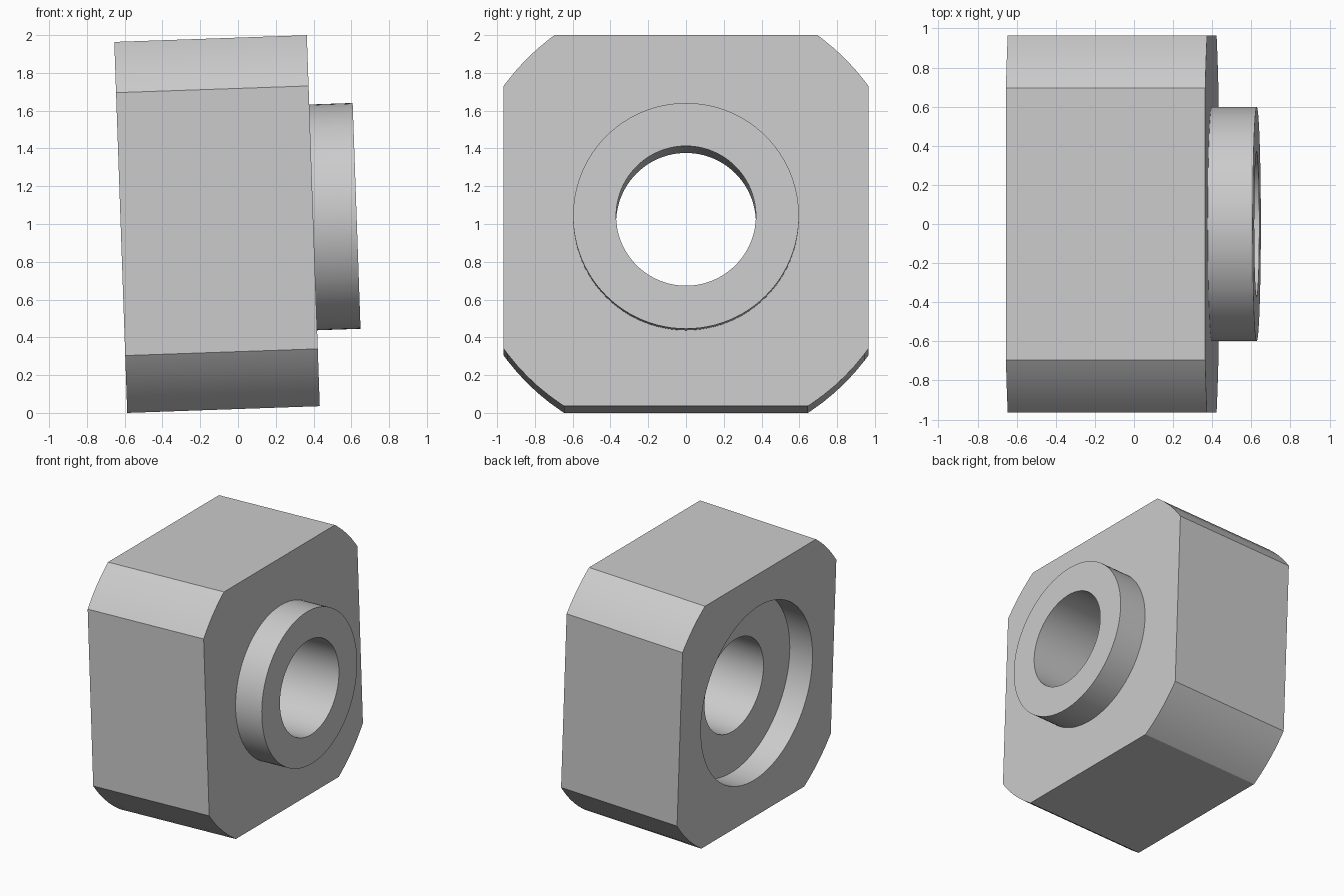
import bpy, bmesh
from math import sin, cos, tau, radians, sqrt, atan2

cube = bpy.data.objects.get("Cube")
if cube:
    bpy.data.objects.remove(cube, do_unlink=True)

# Main sizes; the bore axis is local x, with x = 0 on the flange face
SIDE, BOTTOM, CORNER_R = 0.965, 1.0, 1.19
LENGTH, BOSS_LENGTH, RECESS_DEPTH = 1.02, 0.23, 0.2
BORE_R, BOSS_R, RECESS_R = 0.37, 0.598, 0.70
SEGMENTS = 96

# Shared angles: an even circle plus the exact block corners
side_z = sqrt(CORNER_R**2 - SIDE**2)
bottom_y = sqrt(CORNER_R**2 - BOTTOM**2)
corners = []
for s in (-1, 1):
    corners += [atan2(side_z, s * SIDE), atan2(-side_z, s * SIDE),
                atan2(SIDE, s * side_z), atan2(-BOTTOM, s * bottom_y)]
corners = [a % tau for a in corners]
even = [tau * i / SEGMENTS for i in range(SEGMENTS)]
angles = sorted(corners + [a for a in even
                           if all(abs(a - c) > 0.01 for c in corners)])


def outline(a):
    """Distance from the axis to the block wall with rounded corners."""
    wall_z = SIDE if sin(a) > 0 else BOTTOM
    return min(CORNER_R, SIDE / max(abs(cos(a)), 1e-6),
               wall_z / max(abs(sin(a)), 1e-6))


def circle(radius):
    return lambda a: radius


# Rings around the section: boss, block, rear recess and bore
rings = [(BOSS_LENGTH, circle(BORE_R)), (BOSS_LENGTH, circle(BOSS_R)),
         (0, circle(BOSS_R)), (0, outline),
         (-LENGTH, outline), (-LENGTH, circle(RECESS_R)),
         (RECESS_DEPTH - LENGTH, circle(RECESS_R)),
         (RECESS_DEPTH - LENGTH, circle(BORE_R))]

bm = bmesh.new()
loops = [[bm.verts.new((x, r(a) * cos(a), r(a) * sin(a))) for a in angles]
         for x, r in rings]
n = len(angles)
for k, ring in enumerate(loops):
    following = loops[(k + 1) % len(loops)]
    for i in range(n):
        j = (i + 1) % n
        bm.faces.new((ring[i], ring[j], following[j], following[i]))
bmesh.ops.recalc_face_normals(bm, faces=bm.faces)
mesh = bpy.data.meshes.new("bored_block")
bm.to_mesh(mesh)
bm.free()

# Plain grey finish
grey = bpy.data.materials.new("plain_grey")
grey.use_nodes = True
colour = (0.6, 0.6, 0.6, 1)
grey.diffuse_color = colour
grey.node_tree.nodes["Principled BSDF"].inputs["Base Color"].default_value = colour
mesh.materials.append(grey)

# Place the block with its slight tilt
block = bpy.data.objects.new("bored_block", mesh)
bpy.context.collection.objects.link(block)
block.location = (0.398, 0, 1.035)
block.rotation_euler.y = radians(-2)
bpy.ops.object.select_all(action='DESELECT')
block.select_set(True)
bpy.context.view_layer.objects.active = block
bpy.ops.object.shade_smooth_by_angle(angle=radians(20))
